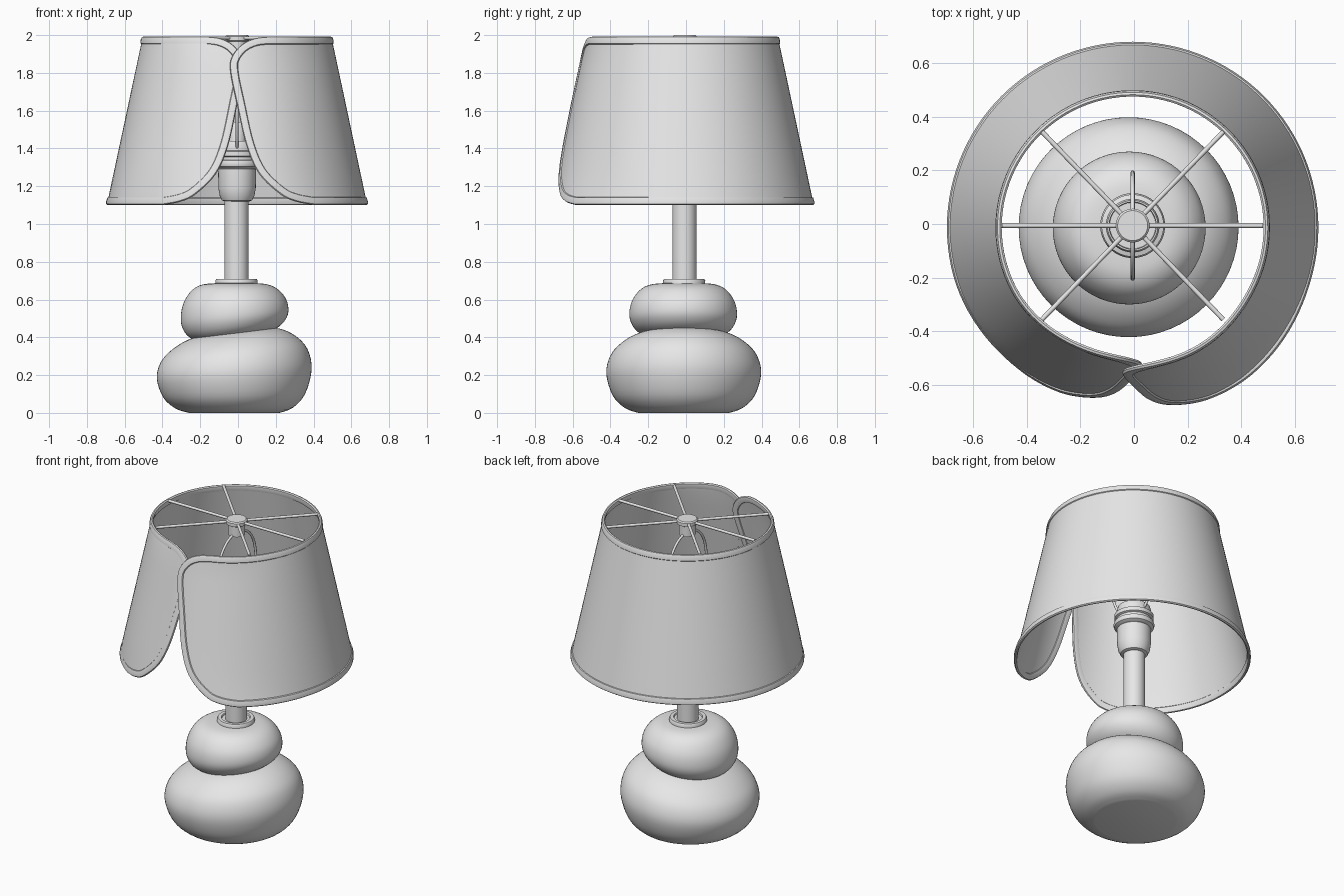
import bpy, bmesh, math
from mathutils import Vector

if "Cube" in bpy.data.objects:
    bpy.data.objects.remove(bpy.data.objects["Cube"], do_unlink=True)

grey = bpy.data.materials.new("plain grey")
grey.use_nodes = True
grey.diffuse_color = (0.8, 0.8, 0.8, 1)
grey.node_tree.nodes["Principled BSDF"].inputs["Base Color"].default_value = (0.8, 0.8, 0.8, 1)

AXIS = (-0.005, -0.006)      # lamp centre line


def finish(name, bm, angle=40):
    """Turn a bmesh into a smooth shaded, coloured object."""
    bmesh.ops.recalc_face_normals(bm, faces=bm.faces)
    me = bpy.data.meshes.new(name)
    bm.to_mesh(me)
    bm.free()
    ob = bpy.data.objects.new(name, me)
    bpy.context.collection.objects.link(ob)
    me.materials.append(grey)
    bpy.ops.object.select_all(action='DESELECT')
    ob.select_set(True)
    bpy.context.view_layer.objects.active = ob
    bpy.ops.object.shade_smooth_by_angle(angle=math.radians(angle))
    return ob


def spline(pts, steps=5):
    """Catmull-Rom points through pts."""
    pts = [Vector(p) for p in pts]
    out = []
    for i in range(len(pts) - 1):
        b, c = pts[i], pts[i + 1]
        a = pts[i - 1] if i else b
        d = pts[i + 2] if i + 2 < len(pts) else c
        for k in range(steps):
            t = k / steps
            out.append(0.5 * (2 * b + (c - a) * t + (2 * a - 5 * b + 4 * c - d) * t * t
                              + (3 * b - a - 3 * c + d) * t ** 3))
    return out + [pts[-1]]


def bridge(bm, rings, close_rings=False, close_cols=True):
    """Quads between consecutive rings of vertices."""
    n = len(rings[0])
    for i in range(len(rings) if close_rings else len(rings) - 1):
        a, b = rings[i], rings[(i + 1) % len(rings)]
        for j in range(n if close_cols else n - 1):
            k = (j + 1) % n
            bm.faces.new((a[j], a[k], b[k], b[j]))


def lathe(name, profile, centre=AXIS, lift=None, segs=64, angle=40):
    """Revolve (r, z) points; lift(z) tilts the rings along x."""
    bm = bmesh.new()
    rings = []
    for r, z in profile:
        ring = []
        for j in range(segs):
            a = 2 * math.pi * j / segs
            x, y = r * math.cos(a), r * math.sin(a)
            ring.append(bm.verts.new((centre[0] + x, centre[1] + y,
                                      z + (lift(z) * x if lift else 0))))
        rings.append(ring)
    bridge(bm, rings)
    bm.faces.new(rings[0])
    bm.faces.new(rings[-1])
    return finish(name, bm, angle)


def rod(name, pts, radius):
    """Round wire through points."""
    cu = bpy.data.curves.new(name, 'CURVE')
    cu.dimensions = '3D'
    cu.bevel_depth = radius
    cu.bevel_resolution = 3
    cu.use_fill_caps = True
    sp = cu.splines.new('POLY')
    sp.points.add(len(pts) - 1)
    for p, co in zip(sp.points, pts):
        p.co = (*co, 1)
    cu.materials.append(grey)
    ob = bpy.data.objects.new(name, cu)
    bpy.context.collection.objects.link(ob)
    bpy.ops.object.select_all(action='DESELECT')
    ob.select_set(True)
    bpy.context.view_layer.objects.active = ob
    bpy.ops.object.convert(target='MESH')
    bpy.ops.object.shade_smooth_by_angle(angle=math.radians(40))


# Stacked pebbles of the base
lower = spline([(0.24, 0.0), (0.31, 0.025), (0.375, 0.09), (0.41, 0.205), (0.39, 0.30),
                (0.335, 0.365), (0.26, 0.41), (0.18, 0.43), (0.05, 0.435)], 4)
lathe("lower_pebble", lower, (-0.02, -0.012), lambda z: 0.12 * z / 0.42, angle=50)
upper = spline([(0.05, 0.40), (0.19, 0.41), (0.245, 0.435), (0.277, 0.48), (0.285, 0.53),
                (0.272, 0.59), (0.235, 0.645), (0.185, 0.676), (0.12, 0.686), (0.03, 0.687)], 4)
lathe("upper_pebble", upper, (-0.018, -0.015), lambda z: 0.13 * (0.69 - z) / 0.27, angle=50)

# Stem and its flange
lathe("stem_flange", [(0.11, 0.675), (0.112, 0.70), (0.106, 0.71), (0.085, 0.71),
                      (0.082, 0.70), (0.066, 0.70)], (-0.008, -0.01))
lathe("stem", [(0.064, 0.68), (0.064, 1.14)], (-0.008, -0.008))

# Lamp socket: cup, ribbed collar, open top with inner post
lathe("socket_cup", [(0.066, 1.12), (0.08, 1.125), (0.092, 1.15), (0.099, 1.19),
                     (0.10, 1.29), (0.09, 1.30)])
lathe("socket_collar", [(0.088, 1.29), (0.116, 1.305), (0.121, 1.32), (0.116, 1.335),
                        (0.104, 1.34), (0.104, 1.355), (0.116, 1.36), (0.116, 1.385),
                        (0.10, 1.39), (0.10, 1.42), (0.094, 1.44), (0.088, 1.44), (0.086, 1.40)])
lathe("socket_post", [(0.046, 1.39), (0.046, 1.53), (0.04, 1.54)])

# Wire harp in the front-back plane
half = [(0.19, 1.58), (0.195, 1.70), (0.165, 1.81), (0.095, 1.885)]
side = [(0.09, 1.40), (0.135, 1.46)] + half
loop = side + [(0, 1.91)] + [(-y, z) for y, z in reversed(side)]
rod("harp", [(AXIS[0], AXIS[1] + p.x, p.y) for p in spline(loop, 5)], 0.008)

# Hub cap and six spokes
lathe("hub", [(0.05, 1.90), (0.05, 1.965), (0.063, 1.972), (0.063, 1.993), (0.056, 2.0)])
for i, deg in enumerate((0, 46, 134, 180, 226, 314)):
    a = math.radians(deg)
    rod("spoke_%d" % (i + 1),
        [(AXIS[0] + r * math.cos(a), AXIS[1] + r * math.sin(a), 1.984) for r in (0.04, 0.487)],
        0.009)

# Wrapped conical shade with two rounded flaps overlapping at the front
Z0, Z1 = 1.108, 1.984
COLS = 96
SHADE_Y = -0.013


def shade_point(a, z, side_pos):
    r = 0.684 + (0.497 - 0.684) * (z - Z0) / (Z1 - Z0)
    near = max(0, 1 - min(side_pos, 1 - side_pos) * 7)
    push = 0.014 * near * near * (3 - 2 * near)
    r += push if side_pos < 0.5 else -push
    return Vector((AXIS[0] + r * math.sin(a), SHADE_Y - r * math.cos(a), z))


edge = spline([(0.40, Z0), (0.31, 1.125), (0.23, 1.162), (0.12, 1.27), (0.055, 1.42),
               (0.008, 1.63), (-0.026, 1.80), (-0.022, 1.875), (0.025, 1.94),
               (0.09, 1.974), (0.16, Z1)], 5)
grid = []
for e in edge:
    r = 0.684 + (0.497 - 0.684) * (e.y - Z0) / (Z1 - Z0)
    start = math.asin(e.x / r)
    grid.append([shade_point(start + (2 * math.pi - 2 * start) * j / COLS, e.y, j / COLS)
                 for j in range(COLS + 1)])
bm = bmesh.new()
bridge(bm, [[bm.verts.new(p) for p in row] for row in grid], close_cols=False)
shade = finish("shade", bm)
mod = shade.modifiers.new("thickness", 'SOLIDIFY')
mod.thickness = 0.008
mod.offset = 0

# Trim band swept around the whole border of the shade
border = ([row[0] for row in grid] + grid[-1][1:]
          + [row[-1] for row in reversed(grid[:-1])] + grid[0][-2:0:-1])
section = [(0.034, 0.003), (0.030, 0.009), (0.010, 0.011), (-0.004, 0.008), (-0.008, 0.0),
           (-0.004, -0.008), (0.010, -0.011), (0.030, -0.009), (0.034, -0.003)]
bm = bmesh.new()
rings = []
for i, p in enumerate(border):
    t = (border[(i + 1) % len(border)] - border[i - 1]).normalized()
    n = Vector((p.x - AXIS[0], p.y - SHADE_Y, 0)).normalized() + Vector((0, 0, 0.21))
    n = (n - n.dot(t) * t).normalized()
    w = t.cross(n)
    rings.append([bm.verts.new(p + w * u + n * v) for u, v in section])
bridge(bm, rings, close_rings=True)
finish("shade_trim", bm, 50)
